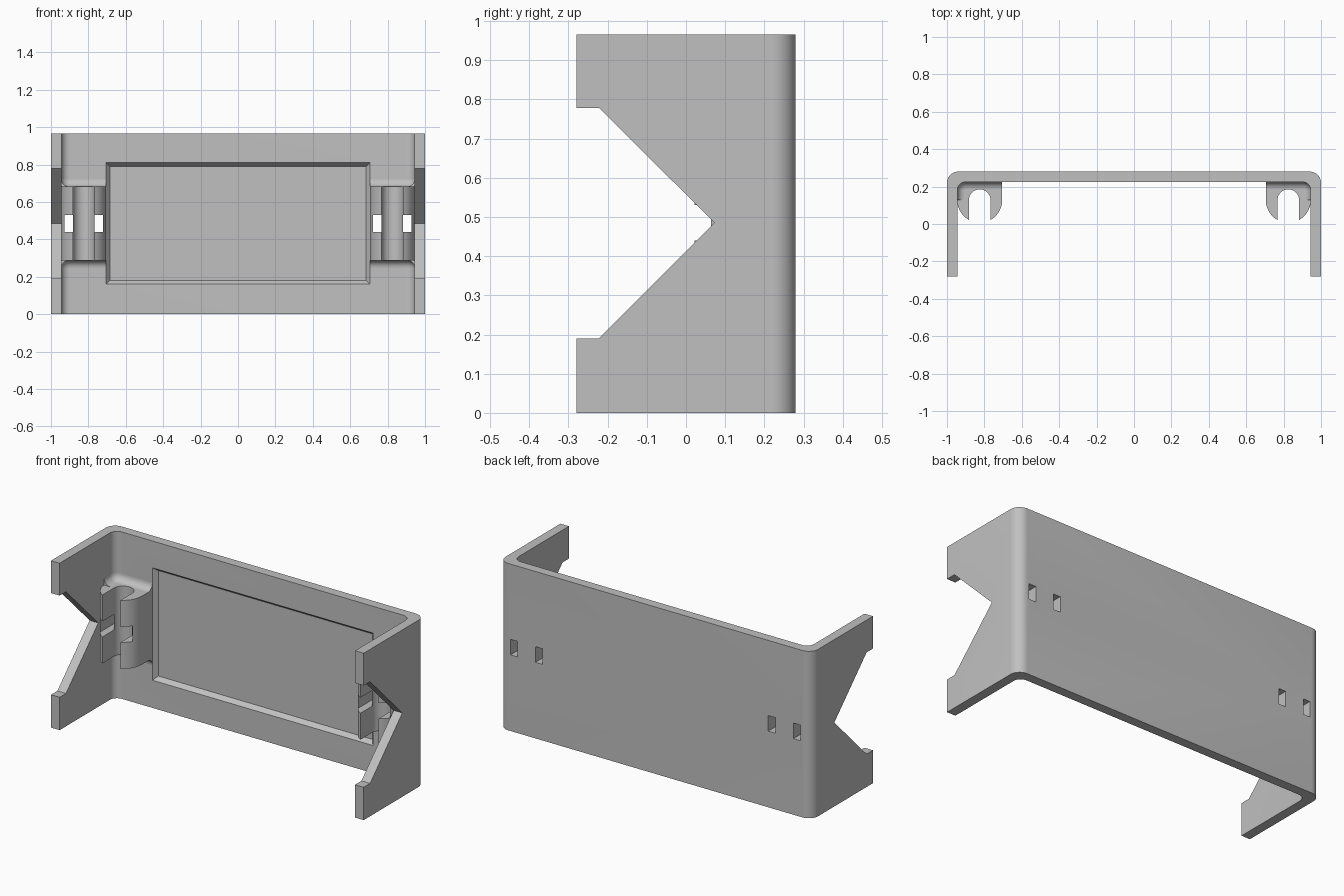
import bpy, bmesh
from math import sin, cos, pi, radians, sqrt

cube = bpy.data.objects.get("Cube")
if cube:
    bpy.data.objects.remove(cube, do_unlink=True)

grey = bpy.data.materials.new("light_grey_plastic")
grey.use_nodes = True
GREY = (0.53, 0.53, 0.53, 1)
grey.diffuse_color = GREY
next(n for n in grey.node_tree.nodes if n.type == 'BSDF_PRINCIPLED').inputs["Base Color"].default_value = GREY

H = 0.965            # height
D = 0.28             # half depth
T = 0.055            # wall thickness
IN_X, IN_Y = 1 - T, D - T
R_IN = 0.045         # inner corner radius


def arc(cx, cy, r, a0, a1, n=10):
    return [(cx + r * cos(radians(a0 + (a1 - a0) * i / n)),
             cy + r * sin(radians(a0 + (a1 - a0) * i / n))) for i in range(n + 1)]


def loft(name, rings):
    """Closed solid through a list of matching rings of points."""
    bm = bmesh.new()
    loops = [[bm.verts.new(p) for p in ring] for ring in rings]
    n = len(loops[0])
    for a, b in zip(loops, loops[1:]):
        for i in range(n):
            j = (i + 1) % n
            bm.faces.new((a[i], a[j], b[j], b[i]))
    bm.faces.new(loops[0])
    bm.faces.new(loops[-1])
    bmesh.ops.recalc_face_normals(bm, faces=bm.faces)
    mesh = bpy.data.meshes.new(name)
    bm.to_mesh(mesh)
    bm.free()
    mesh.materials.append(grey)
    ob = bpy.data.objects.new(name, mesh)
    bpy.context.collection.objects.link(ob)
    return ob


def prism_z(name, pts, z0, z1):
    return loft(name, [[(x, y, z) for x, y in pts] for z in (z0, z1)])


def cut(ob, cutter):
    mod = ob.modifiers.new("cut", 'BOOLEAN')
    mod.operation, mod.solver, mod.object = 'DIFFERENCE', 'EXACT', cutter
    bpy.context.view_layer.objects.active = ob
    bpy.ops.object.modifier_apply(modifier=mod.name)


def rect(x0, x1, z0, z1, y):
    return [(x0, y, z0), (x1, y, z0), (x1, y, z1), (x0, y, z1)]


# U-shaped bracket shell
half_out = [(1, -D)] + arc(0.94, D - 0.06, 0.06, 0, 90)
half_in = arc(IN_X - R_IN, IN_Y - R_IN, R_IN, 90, 0) + [(IN_X, -D)]
outline = (half_out + [(-x, y) for x, y in reversed(half_out)]
           + [(-x, y) for x, y in reversed(half_in)] + half_in)
shell = prism_z("bracket_shell", outline, 0, H)

# V notch through both side walls
notch = [(-0.4, 0.19), (-0.222, 0.19), (0.073, 0.485), (-0.222, 0.778), (-0.4, 0.778)]
cutters = [loft("notch_cutter", [[(x, y, z) for y, z in notch] for x in (-1.2, 1.2)])]
cut(shell, cutters[0])

# Shallow panel recess with sloped rim
recess = loft("recess_cutter", [rect(-0.705, 0.705, 0.16, 0.81, IN_Y - 0.01),
                                rect(-0.705, 0.705, 0.16, 0.81, IN_Y),
                                rect(-0.685, 0.685, 0.18, 0.79, IN_Y + 0.025)])
cutters.append(recess)
cut(shell, recess)

# Spring clips: slotted round holders on the back wall
CX, CY, R_OUT, R_SLOT = 0.825, 0.127, 0.12, 0.058
Z0, Z1 = 0.287, 0.683
clip_profile = ([(CX + R_OUT, IN_Y + 0.01), (CX - R_OUT, IN_Y + 0.01)]
                + arc(CX, CY, R_OUT, 180, 241)
                + arc(CX, CY, R_SLOT, 180, 0, 16)
                + arc(CX, CY, R_OUT, 299, 360))

# Path of the wall face that the clip fillets follow, with inward normals
path = [(CX - R_OUT, IN_Y, 0, -1)]
for i in range(9):
    a = pi / 2 * (1 - i / 8)
    path.append((IN_X - R_IN + R_IN * cos(a), IN_Y - R_IN + R_IN * sin(a), -cos(a), -sin(a)))
path.append((IN_X, CY, -1, 0))
RF = 0.04
fillet = [(RF * (1 - sin(pi / 2 * i / 8)), RF * (1 - cos(pi / 2 * i / 8))) for i in range(9)]
fillet += [(-0.005, RF), (-0.005, -0.005), (RF, -0.005)]

parts = [shell]
for side, s in (("left", 1), ("right", -1)):
    clip = prism_z(side + "_clip", [(s * x, y) for x, y in clip_profile], Z0, Z1)
    for x0, x1 in ((0.722, 0.767), (0.883, 0.927)):
        hole = loft("hole_cutter", [rect(s * x0, s * x1, 0.44, 0.53, y) for y in (-0.1, 0.4)])
        cutters.append(hole)
        cut(shell, hole)
        cut(clip, hole)
    parts.append(clip)
    # Concave fillets above and below the clip
    for level, z, up in (("top", Z1, 1), ("bottom", Z0, -1)):
        rings = [[(s * (x + nx * d), y + ny * d, z + up * h) for d, h in fillet]
                 for x, y, nx, ny in path]
        parts.append(loft(f"{side}_clip_{level}_fillet", rings))

for c in cutters:
    bpy.data.objects.remove(c, do_unlink=True)

# Smooth the rounded corners, keep hard edges
bpy.ops.object.select_all(action='DESELECT')
for ob in parts:
    ob.select_set(True)
bpy.context.view_layer.objects.active = shell
bpy.ops.object.shade_smooth_by_angle(angle=radians(30))
